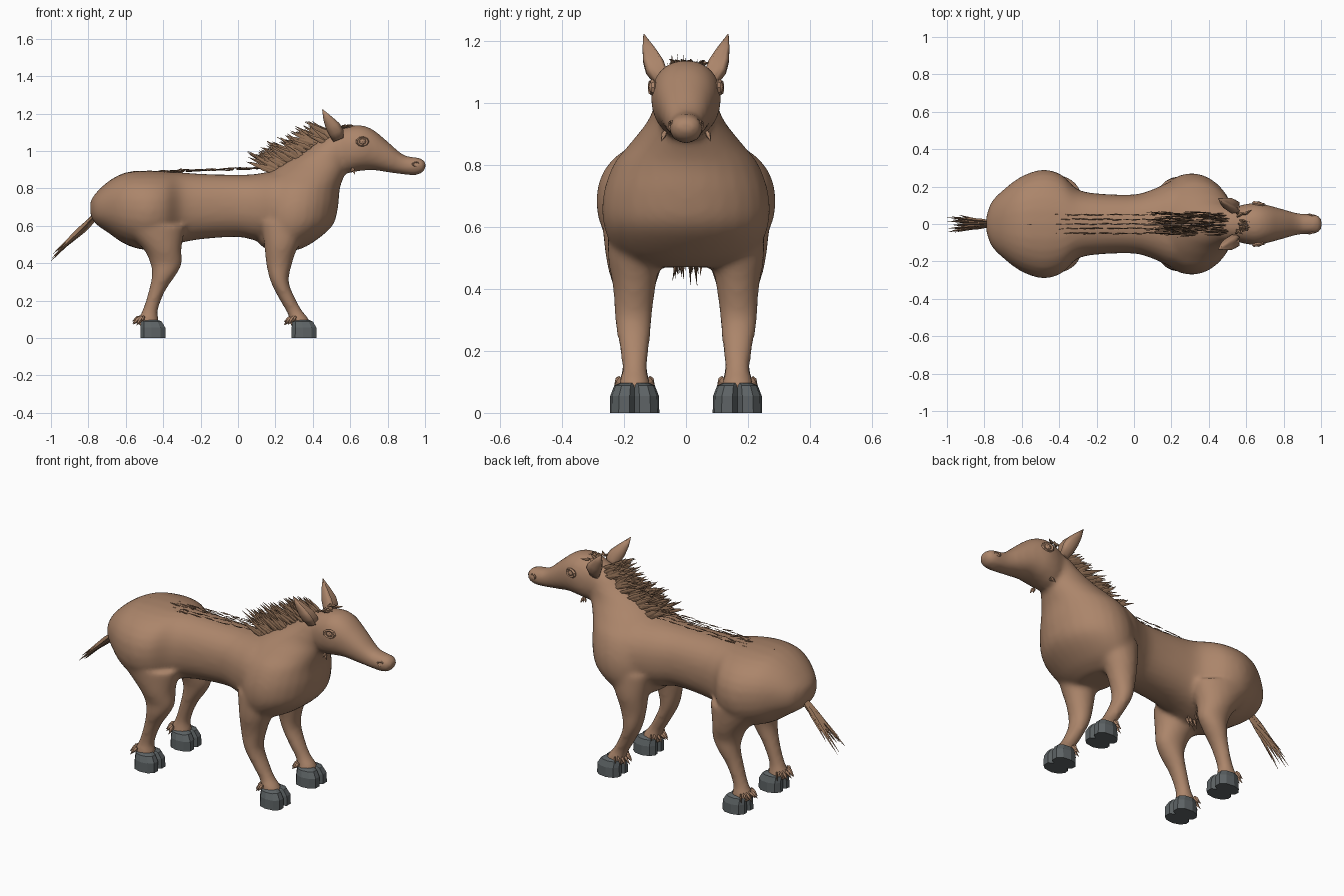
import bpy, bmesh, math, random
from mathutils import Vector

random.seed(4)
if "Cube" in bpy.data.objects:
    bpy.data.objects.remove(bpy.data.objects["Cube"])


def material(name, rgb):
    m = bpy.data.materials.new(name)
    m.use_nodes = True
    m.diffuse_color = (*rgb, 1)
    m.node_tree.nodes["Principled BSDF"].inputs["Base Color"].default_value = (*rgb, 1)
    return m


coat = material("tan coat", (0.41, 0.235, 0.145))
hair = material("brown hair", (0.29, 0.165, 0.095))
horn = material("grey hoof", (0.11, 0.125, 0.13))


def finish(name, bm, mat, smooth=False):
    bmesh.ops.recalc_face_normals(bm, faces=bm.faces)
    mesh = bpy.data.meshes.new(name)
    bm.to_mesh(mesh)
    bm.free()
    mesh.materials.append(mat)
    mesh.polygons.foreach_set("use_smooth", [smooth] * len(mesh.polygons))
    obj = bpy.data.objects.new(name, mesh)
    bpy.context.collection.objects.link(obj)
    return obj


def skin(bm, rings):
    """Bridge rings of points into a closed tube."""
    rings = [[bm.verts.new(p) for p in ring] for ring in rings]
    n = len(rings[0])
    for a, b in zip(rings, rings[1:]):
        for i in range(n):
            j = (i + 1) % n
            bm.faces.new((a[i], a[j], b[j], b[i]))
    bm.faces.new(rings[0])
    bm.faces.new(rings[-1])


def refine(rows, steps=4):
    """Pass a smooth curve through the section rows."""
    out = []
    for i in range(len(rows) - 1):
        p = [rows[max(0, min(len(rows) - 1, i + k))] for k in (-1, 0, 1, 2)]
        for s in range(steps):
            t = s / steps
            out.append([b + 0.5 * t * (c - a + t * (2*a - 5*b + 4*c - d + t * (3*(b - c) + d - a)))
                        for a, b, c, d in zip(*p)])
    return out + [rows[-1]]


def loft(bm, rows, axis, side=1, power=2.0, n=28):
    """Rows: position on axis, low edge, high edge, y centre, half width."""
    rings = []
    for t, lo, hi, yc, hw in refine(rows):
        ring = []
        for k in range(n):
            a = math.tau * k / n
            c, s = (math.copysign(abs(f) ** (2 / power), f) for f in (math.cos(a), math.sin(a)))
            q, y = (lo + hi) / 2 + s * (hi - lo) / 2, side * yc + hw * c
            ring.append((t, y, q) if axis == "x" else (q, y, t))
        rings.append(ring)
    skin(bm, rings)


# Body: barrel, chest with neck, head and legs fused into one skin
barrel = [(-.79, .66, .73, 0, .04), (-.76, .61, .775, 0, .12), (-.69, .56, .84, 0, .19),
          (-.6, .50, .885, 0, .255), (-.49, .47, .895, 0, .29), (-.39, .485, .892, 0, .265),
          (-.3, .51, .885, 0, .185), (-.18, .53, .877, 0, .162), (0, .54, .873, 0, .158),
          (.1, .52, .878, 0, .185), (.22, .51, .9, 0, .23), (.33, .53, .92, 0, .18)]
chest = [(.47, .16, .32, 0, .13), (.51, .11, .40, 0, .22), (.6, .09, .505, 0, .265),
         (.7, .09, .535, 0, .268), (.8, .11, .545, 0, .235), (.87, .15, .57, 0, .18),
         (.94, .25, .6, 0, .125), (1.0, .36, .63, 0, .1), (1.06, .44, .64, 0, .08),
         (1.1, .51, .64, 0, .05)]
head = [(.49, .95, 1.08, 0, .07), (.57, .885, 1.125, 0, .1), (.65, .893, 1.138, 0, .113),
        (.72, .898, 1.115, 0, .1), (.8, .886, 1.05, 0, .078), (.88, .875, .982, 0, .057),
        (.94, .87, .967, 0, .053), (.98, .88, .96, 0, .05), (1.003, .905, .94, 0, .025)]
front_leg = [(.62, .12, .38, .15, .1), (.5, .14, .325, .165, .087), (.4, .15, .29, .167, .068),
             (.3, .175, .272, .17, .06), (.2, .225, .312, .166, .047), (.14, .26, .348, .166, .04),
             (.1, .275, .38, .166, .05), (.06, .28, .39, .166, .055)]
hind_leg = [(.6, -.64, -.28, .15, .12), (.48, -.51, -.302, .165, .09), (.4, -.47, -.3, .167, .066),
            (.34, -.46, -.33, .17, .06), (.25, -.478, -.39, .166, .047), (.15, -.51, -.428, .166, .04),
            (.1, -.535, -.425, .166, .05), (.06, -.53, -.42, .166, .055)]
bm = bmesh.new()
loft(bm, barrel, "x", power=2.25)
loft(bm, chest, "z")
loft(bm, head, "x", power=2.2)
for side in (-1, 1):
    loft(bm, front_leg, "z", side)
    loft(bm, hind_leg, "z", side)
body = finish("body", bm, coat, True)
fuse = body.modifiers.new("fuse", 'REMESH')
fuse.mode = 'VOXEL'
fuse.voxel_size = 0.013
fuse.use_smooth_shade = True
relax = body.modifiers.new("relax", 'SMOOTH')
relax.factor = 0.5
relax.iterations = 8

# Hooves: cloven outline, narrower at the top
half = [(.3, 0), (.5, .1), (.5, .32), (.3, .46), (-.05, .5), (-.35, .42), (-.5, .25), (-.48, .1), (-.34, 0)]
outline = half + [(x, -y) for x, y in half[-2:0:-1]]
for label, cx in (("front", .353), ("hind", -.455)):
    for word, side in (("left", 1), ("right", -1)):
        bm = bmesh.new()
        skin(bm, [[(cx + dx + x * .135 * k, side * .166 + y * .16 * k, z) for x, y in outline]
                  for z, k, dx in ((0, 1, 0), (.055, .98, 0), (.088, .82, -.008), (.096, .6, -.012))])
        finish(f"{label}_hoof_{word}", bm, horn)

# Ears: tapered, leaning back and outward, hollow at the front
for word, side in (("left", 1), ("right", -1)):
    bm = bmesh.new()
    rings = []
    for x, y, z, r in ((.54, .075, 1.06, .03), (.53, .095, 1.1, .042), (.51, .106, 1.135, .04),
                       (.482, .12, 1.175, .025), (.452, .136, 1.222, .002)):
        ring = []
        for k in range(10):
            a = math.tau * k / 10
            dent = .35 if k == 0 else 1
            ring.append((x + r * dent * math.cos(a), side * (y + r * .85 * math.sin(a)),
                         z + .4 * r * dent * math.cos(a)))
        rings.append(ring)
    skin(bm, rings)
    finish("ear_" + word, bm, coat, True)


def rim(name, centre, major, minor, yaw):
    bpy.ops.mesh.primitive_torus_add(location=centre, rotation=(math.pi / 2, 0, yaw), major_segments=9,
                                     minor_segments=5, major_radius=major, minor_radius=minor)
    ob = bpy.context.object
    ob.name = name
    ob.scale.y = .75
    ob.data.materials.append(coat)


# Eyes with lids, and nostrils
for word, side in (("left", 1), ("right", -1)):
    rim("eyelid_" + word, (.665, side * .108, 1.05), .027, .010, -side * .2)
    rim("nostril_" + word, (.95, side * .047, .93), .015, .006, -side * .3)
    bpy.ops.mesh.primitive_ico_sphere_add(subdivisions=2, radius=.022, location=(.665, side * .1, 1.05))
    bpy.context.object.name = "eye_" + word
    bpy.context.object.data.materials.append(coat)


def strand(bm, root, tip, width, thick, flat=False):
    """A slim four-sided hair lock, flat or on edge."""
    root, tip = Vector(root), Vector(tip)
    d = (tip - root).normalized()
    sidev = d.cross(Vector((0, 0, 1))).normalized()
    up = sidev.cross(d)
    if flat:
        sidev, up = up, sidev
    rings = []
    for f, s in ((0, .5), (.4, 1), (1, .06)):
        c = root.lerp(tip, f)
        rings.append([c + up * width * s / 2, c + sidev * thick * s / 2,
                      c - up * width * s / 2, c - sidev * thick * s / 2])
    skin(bm, rings)


R = random.uniform

# Mane along the crest
bm = bmesh.new()
for i in range(150):
    f = R(0, 1)
    y = R(-.06, .06)
    root = Vector((.2 + .33 * f, y, .905 + .185 * f - abs(y) * .5))
    strand(bm, root, root + Vector((R(-.17, -.1), R(-.015, .015), R(.045, .095))), .024, .006)
finish("mane", bm, hair)

# Short hair rows along the back
bm = bmesh.new()
for row in (-.05, -.025, 0, .025, .05):
    for i in range(16):
        x = .16 - .045 * i + R(-.01, .01)
        z = .912 + .028 * (x - .1) / .7 - abs(row) * .15
        strand(bm, (x, row, z), (x - R(.04, .07), row + R(-.006, .006), z + R(-.006, .008)), .008, .005, i % 2)
finish("back_hair", bm, hair)

# Forelock between the ears
bm = bmesh.new()
for i in range(22):
    y = R(-.065, .065)
    x = R(.54, .6)
    strand(bm, (x, y, 1.125), (x + R(.01, .05), y + R(-.03, .03), R(1.125, 1.145)), .018, .014, i % 2)
finish("forelock", bm, hair)

# Tail
bm = bmesh.new()
for i in range(18):
    f = R(.72, 1) if i else 1
    strand(bm, (-.75, R(-.012, .012), R(.64, .68)), (-.75 - .25 * f, R(-.05, .05), .66 - .24 * f + R(-.01, .02)),
           .026, .022)
finish("tail", bm, hair)

# Tufts behind the feet, under the belly and at the jaw
bm = bmesh.new()
for side in (-1, 1):
    for heel in (.285, -.525):
        for i in range(7):
            a = (i - 3) * .4
            root = (heel + .035 - .03 * math.cos(a), side * .166 + .05 * math.sin(a), .115)
            strand(bm, root, (root[0] - .045 * math.cos(a), root[1] + .02 * math.sin(a), R(.065, .09)), .025, .012)
    for i in range(3):
        strand(bm, (.61, side * .065, .91), (R(.58, .63), side * .08, R(.875, .89)), .02, .015)
for i in range(10):
    x, y = R(-.42, -.36), R(-.055, .055)
    strand(bm, (x, y, .51), (x - .02, y + R(-.01, .01), R(.425, .46)), .02, .01)
finish("tufts", bm, coat)
